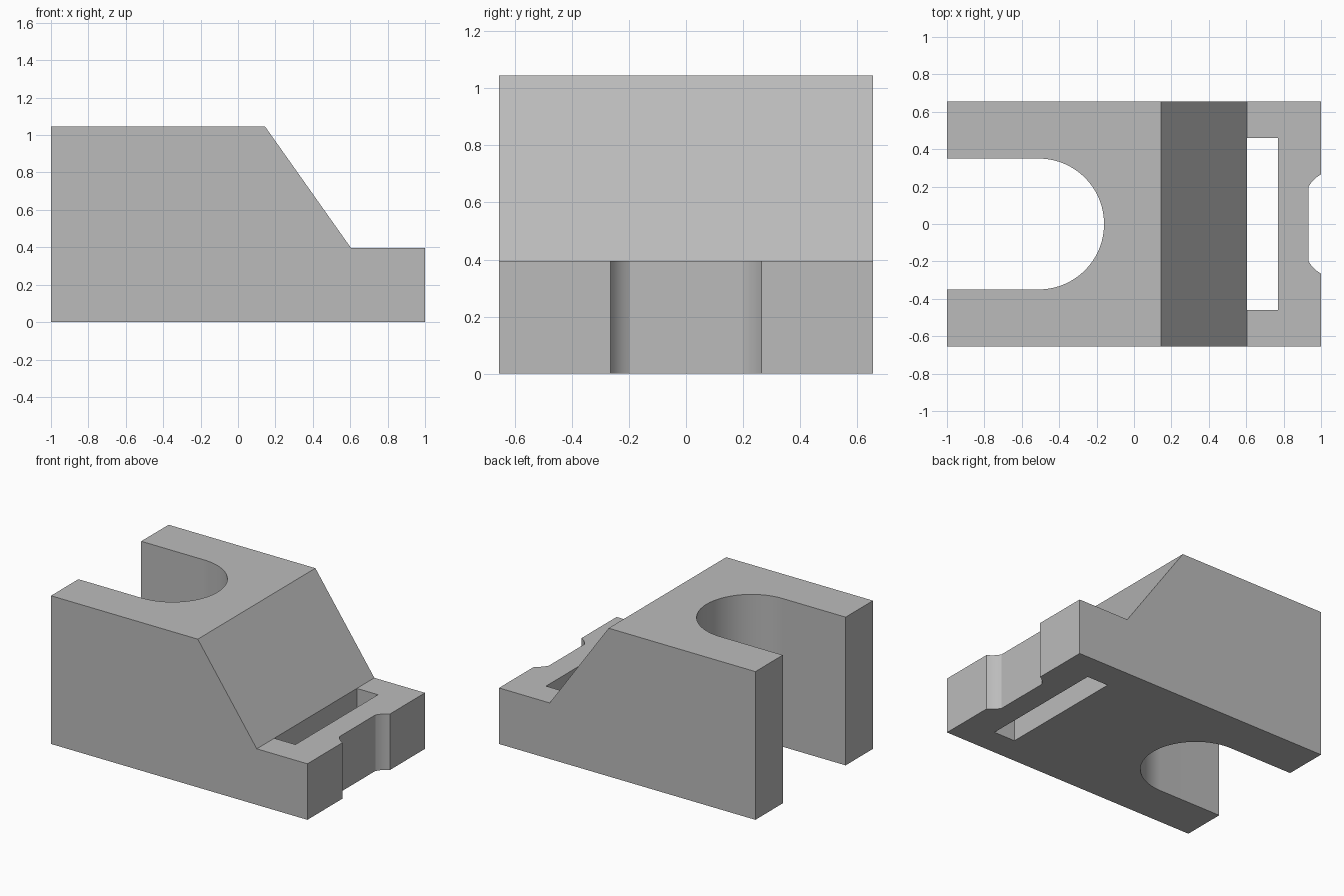
import bpy, bmesh
from math import sin, cos, pi, radians
from mathutils import Vector

cube = bpy.data.objects.get("Cube")
if cube:
    bpy.data.objects.remove(cube, do_unlink=True)

HALF_DEPTH, HEIGHT, STEP_HEIGHT = 0.655, 1.045, 0.395
SLOPE_TOP, SLOPE_FOOT = 0.145, 0.605

grey = bpy.data.materials.new("machined grey")
grey.use_nodes = True
colour = (0.5, 0.5, 0.5, 1)
grey.diffuse_color = colour
grey.node_tree.nodes["Principled BSDF"].inputs["Base Color"].default_value = colour


def extrude_outline(name, points, direction):
    """Make a closed prism from a flat outline."""
    bm = bmesh.new()
    face = bm.faces.new([bm.verts.new(p) for p in points])
    result = bmesh.ops.extrude_face_region(bm, geom=[face])
    moved = [v for v in result["geom"] if isinstance(v, bmesh.types.BMVert)]
    bmesh.ops.translate(bm, verts=moved, vec=Vector(direction))
    bmesh.ops.recalc_face_normals(bm, faces=bm.faces)
    mesh = bpy.data.meshes.new(name)
    bm.to_mesh(mesh)
    bm.free()
    mesh.materials.append(grey)
    obj = bpy.data.objects.new(name, mesh)
    bpy.context.collection.objects.link(obj)
    return obj


def through_cutter(name, outline):
    """Vertical cutter that passes through the whole block."""
    obj = extrude_outline(name, [(x, y, -0.2) for x, y in outline], (0, 0, HEIGHT + 0.4))
    obj.hide_render = True
    return obj


# Block with sloped shoulder and low step
side = [(-1, 0), (1, 0), (1, STEP_HEIGHT), (SLOPE_FOOT, STEP_HEIGHT),
        (SLOPE_TOP, HEIGHT), (-1, HEIGHT)]
block = extrude_outline("clamp_block", [(x, -HALF_DEPTH, z) for x, z in side],
                        (0, 2 * HALF_DEPTH, 0))

# Round-ended open slot
radius, centre = 0.35, -0.51
arc = [(centre + radius * sin(pi * i / 48), -radius * cos(pi * i / 48)) for i in range(49)]
open_slot = through_cutter("open_slot_cutter", [(-1.2, -radius)] + arc + [(-1.2, radius)])

# Narrow rectangular window at the foot of the slope
window = through_cutter("window_cutter", [(SLOPE_FOOT, -0.46), (0.77, -0.46),
                                          (0.77, 0.46), (SLOPE_FOOT, 0.46)])

# Shallow end notch with slightly hollow flared corners
flare = []
for i in range(9):
    t = i / 8
    bow = 0.005 * sin(pi * t)
    flare.append((0.932 + 0.068 * t - bow, 0.198 + 0.067 * t + bow))
half = flare + [(1.2, flare[-1][1])]
notch = through_cutter("end_notch_cutter", half + [(x, -y) for x, y in reversed(half)])

# Cut the openings, then discard the cutters
bpy.ops.object.select_all(action="DESELECT")
block.select_set(True)
bpy.context.view_layer.objects.active = block
for cutter in (open_slot, window, notch):
    mod = block.modifiers.new(cutter.name, "BOOLEAN")
    mod.operation, mod.solver, mod.object = "DIFFERENCE", "EXACT", cutter
    bpy.ops.object.modifier_apply(modifier=mod.name)
    bpy.data.objects.remove(cutter, do_unlink=True)

bpy.ops.object.shade_smooth_by_angle(angle=radians(25))
